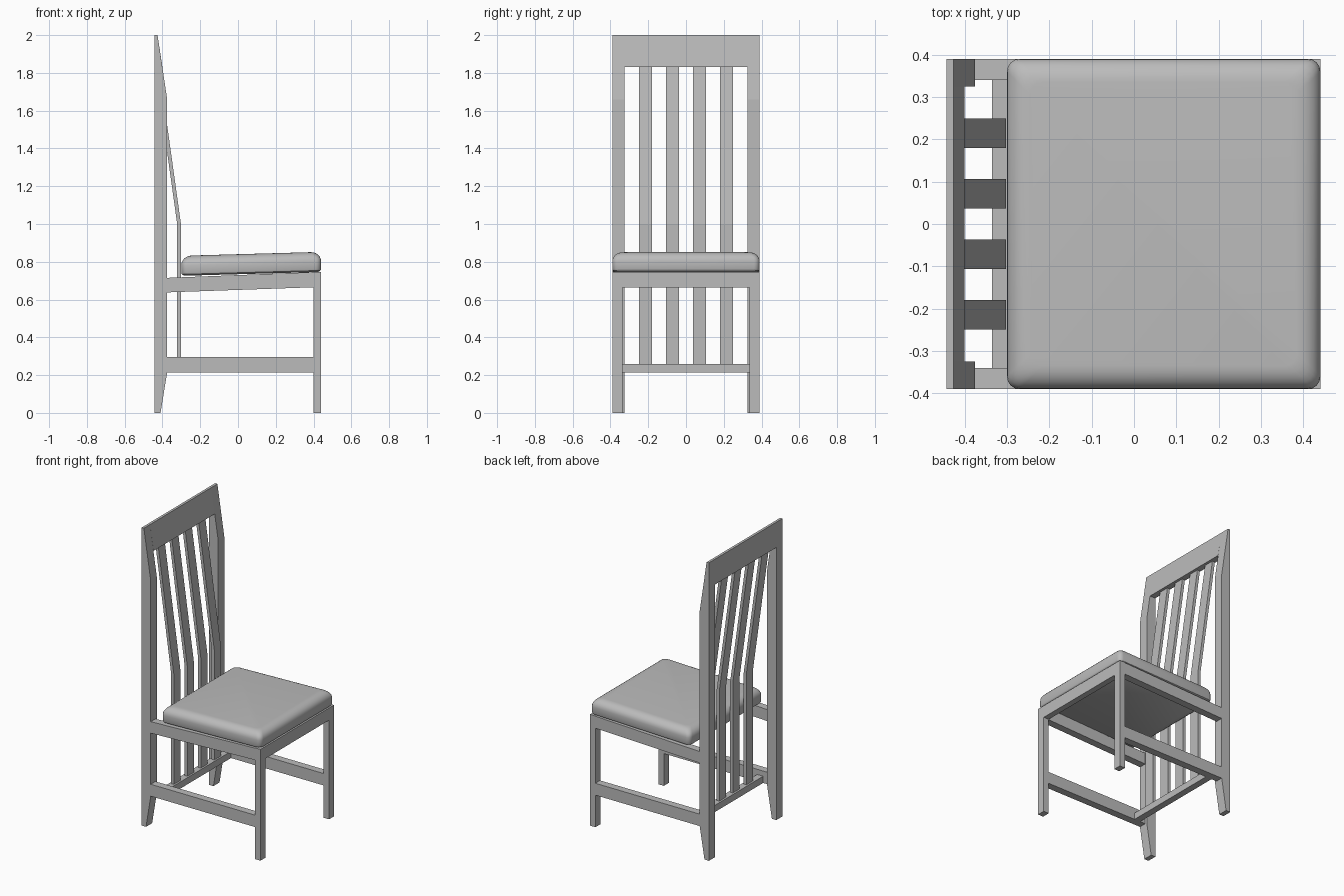
import bpy, bmesh
from math import sin, cos, pi, radians

if "Cube" in bpy.data.objects:
    bpy.data.objects.remove(bpy.data.objects["Cube"], do_unlink=True)

grey = bpy.data.materials.new("plain grey")
grey.use_nodes = True
colour = (0.5, 0.5, 0.5, 1)
grey.diffuse_color = colour
grey.node_tree.nodes["Principled BSDF"].inputs["Base Color"].default_value = colour


def finish(name, bm):
    bmesh.ops.recalc_face_normals(bm, faces=bm.faces)
    mesh = bpy.data.meshes.new(name)
    bm.to_mesh(mesh)
    bm.free()
    mesh.materials.append(grey)
    obj = bpy.data.objects.new(name, mesh)
    bpy.context.collection.objects.link(obj)
    return obj


def loft(name, rings):
    """Skin a list of closed rings and cap both ends."""
    bm = bmesh.new()
    loops = [[bm.verts.new(p) for p in ring] for ring in rings]
    n = len(loops[0])
    for a, b in zip(loops, loops[1:]):
        for i in range(n):
            j = (i + 1) % n
            bm.faces.new((a[i], a[j], b[j], b[i]))
    bm.faces.new(loops[0])
    bm.faces.new(loops[-1])
    return finish(name, bm)


def board(name, profile, y0, y1):
    """Extrude a side profile (x, z) across the chair."""
    return loft(name, [[(x, y, z) for x, z in profile] for y in (y0, y1)])


def rect(x0, x1, z0, z1):
    return [(x0, z0), (x1, z0), (x1, z1), (x0, z1)]


BACK, SHOULDER, FRONT, HALF = -0.443, -0.375, 0.44, 0.39

# Side frames, one on each side
post = [(BACK, 0), (-0.41, 0), (SHOULDER, 0.215), (SHOULDER, 1.66),
        (-0.426, 2), (BACK, 2)]
seat_rail = [(SHOULDER, 0.638), (0.4, 0.665), (0.4, 0.745), (SHOULDER, 0.715)]
for side, s in (("left", 1), ("right", -1)):
    board(f"rear_post_{side}", post, s * 0.325, s * HALF)
    board(f"front_leg_{side}", rect(0.4, FRONT, 0, 0.747), s * 0.337, s * HALF)
    board(f"seat_rail_{side}", seat_rail, s * 0.34, s * HALF)
    board(f"side_stretcher_{side}", rect(SHOULDER, 0.4, 0.215, 0.295),
          s * 0.34, s * HALF)

# Cross members
board("top_rail", [(BACK, 1.83), (-0.4, 1.83), (-0.426, 2), (BACK, 2)], -0.325, 0.325)
board("front_apron", rect(0.4, FRONT, 0.665, 0.747), -0.337, 0.337)
board("rear_stretcher", rect(-0.335, -0.29, 0.215, 0.26), -0.34, 0.34)

# Bent back slats
slat = [(-0.322, 0.26), (-0.302, 0.26), (-0.302, 1), (-0.418, 1.83),
        (-0.438, 1.83), (-0.322, 1)]
for i in range(4):
    y = (i - 1.5) * 0.143
    board(f"back_slat_{i + 1}", slat, y - 0.035, y + 0.035)


# Padded seat, tilted up slightly towards the front
def cushion_ring(z, inset):
    r, cx = 0.03, 0.07
    hx, hy = 0.37 - inset - r, HALF - inset - r
    ring = []
    for q, (sx, sy) in enumerate(((1, 1), (-1, 1), (-1, -1), (1, -1))):
        for k in range(5):
            a = (q + k / 4) * pi / 2
            x = cx + sx * hx + r * cos(a)
            ring.append((x, sy * hy + r * sin(a), z + 0.028 * (x - cx)))
    return ring


rings = [cushion_ring(0.736, 0.015), cushion_ring(0.744, 0.003), cushion_ring(0.752, 0)]
for k in range(7):
    a = k / 6 * pi / 2
    rings.append(cushion_ring(0.792 + 0.05 * sin(a), 0.055 * (1 - cos(a))))
cushion = loft("seat_cushion", rings)
bpy.ops.object.select_all(action="DESELECT")
cushion.select_set(True)
bpy.context.view_layer.objects.active = cushion
bpy.ops.object.shade_smooth_by_angle(angle=radians(35))
